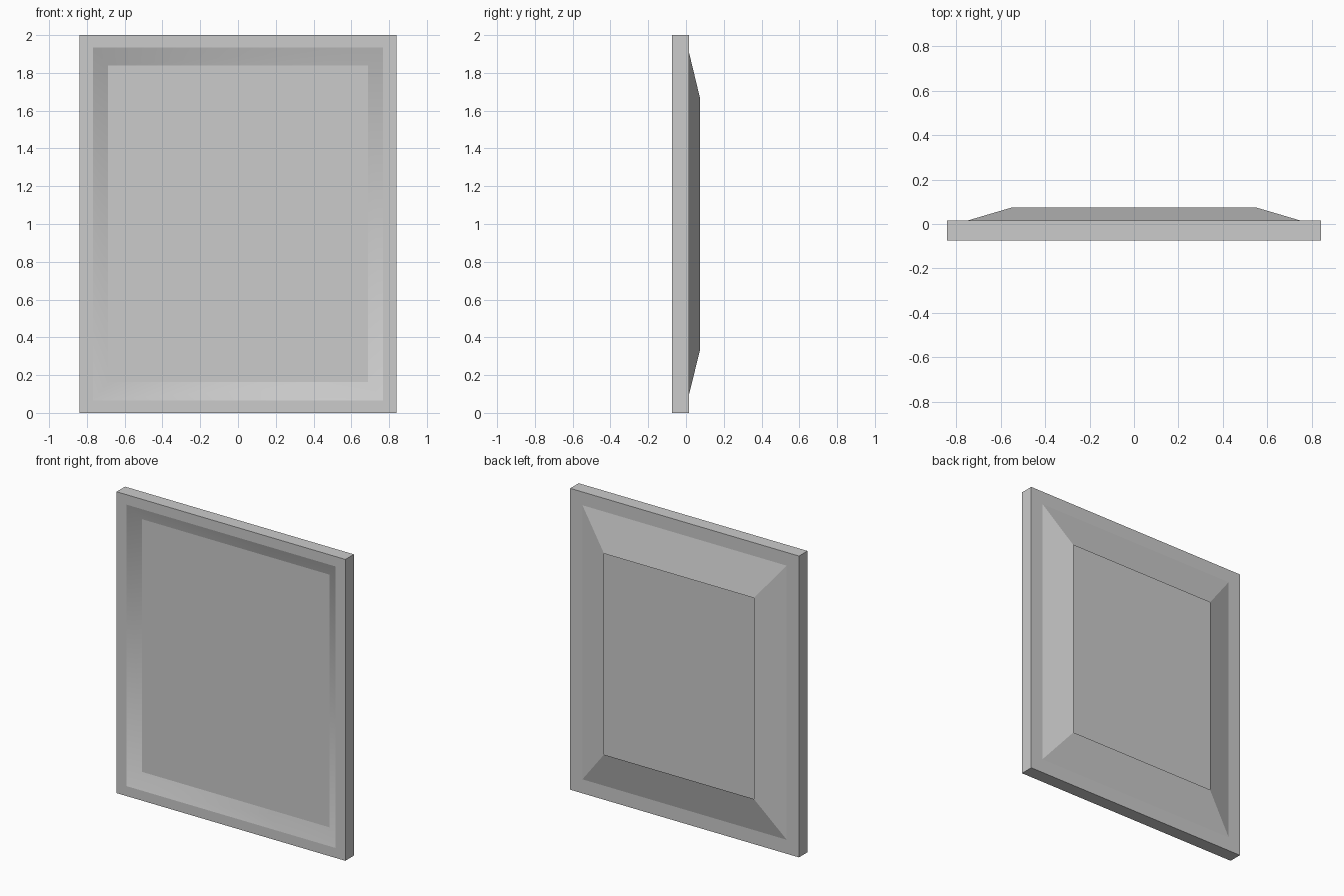
import bpy

if "Cube" in bpy.data.objects:
    bpy.data.objects.remove(bpy.data.objects["Cube"])

FRONT, SEAM, BACK, GLASS = -0.074, 0.015, 0.074, -0.025


def loft(name, rings, cap_front=False, smooth=False):
    """Rectangular rings (half width, bottom z, top z, y), joined back to front."""
    verts, faces = [], []
    for w, z0, z1, y in rings:
        verts += [(-w, y, z0), (w, y, z0), (w, y, z1), (-w, y, z1)]
    for r in range(len(rings) - 1):
        a, b = 4 * r, 4 * r + 4
        for i in range(4):
            j = (i + 1) % 4
            faces.append((a + i, a + j, b + j, b + i))
    if cap_front:
        n = len(verts) - 4
        faces.append((n, n + 1, n + 2, n + 3))
    mesh = bpy.data.meshes.new(name)
    mesh.from_pydata(verts, [], faces)
    for p in mesh.polygons:
        p.use_smooth = smooth
    obj = bpy.data.objects.new(name, mesh)
    bpy.context.collection.objects.link(obj)
    return obj


outer = (0.84, 0.0, 2.0)
lip = (0.767, 0.066, 1.934)
pane = (0.688, 0.163, 1.84)
collar_base = (0.75, 0.093, 1.912)
collar_rim = (0.55, 0.333, 1.667)

# Rectangular frame: back border, outer sides, front border
loft("frame", [(*collar_base, SEAM), (*outer, SEAM), (*outer, FRONT), (*lip, FRONT)])

# Softly shaded slope leading in to the recessed panel
loft("inner_bevel", [(*lip, FRONT), (*pane, GLASS)], smooth=True)

# Flat recessed panel, also seen from behind through the collar
loft("front_panel", [(*pane, GLASS)], cap_front=True)

# Sloped collar on the back, open in the middle
loft("back_collar", [(*collar_rim, BACK), (*collar_base, SEAM)])
